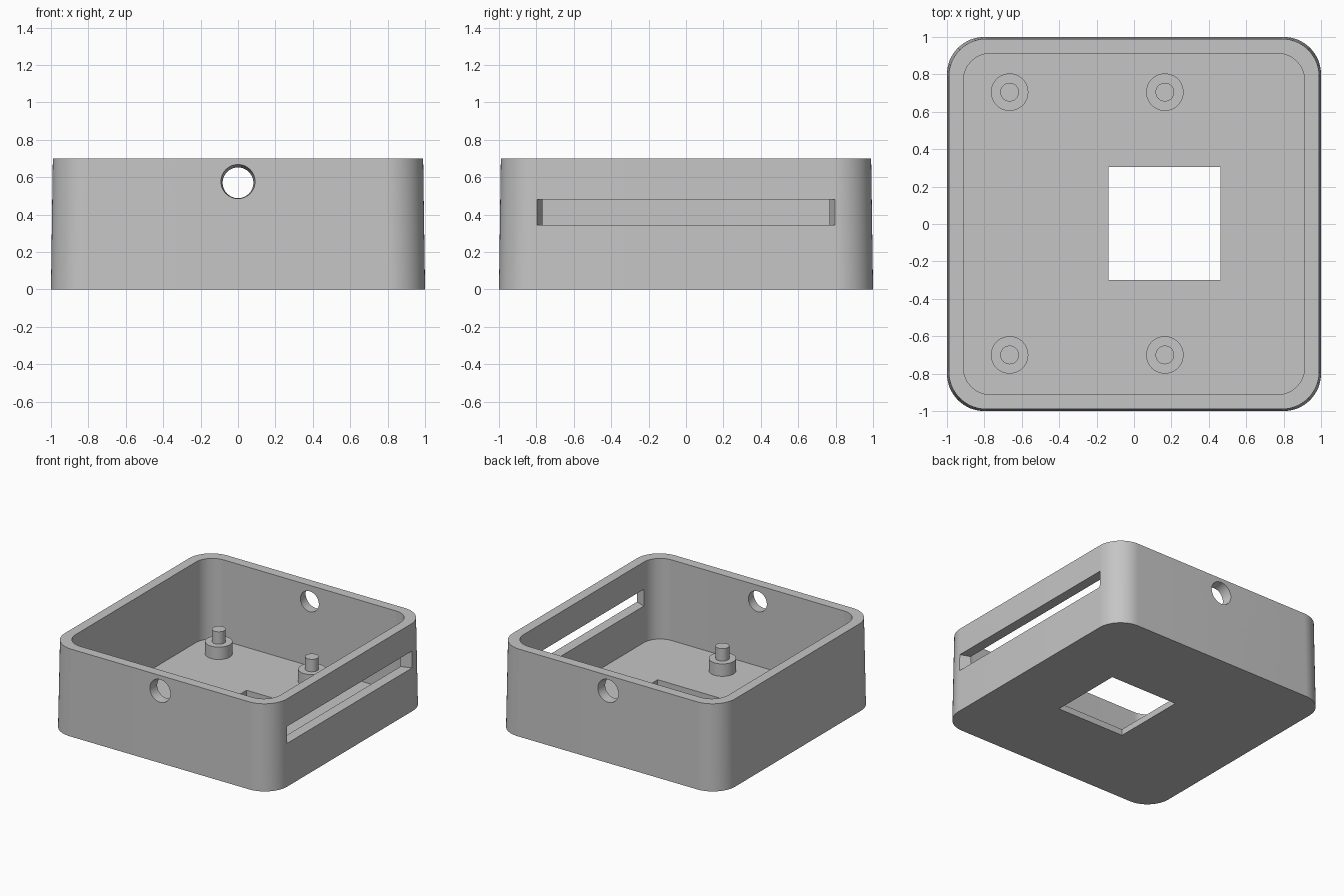
import bpy
import bmesh
from math import sin, cos, pi, radians
from mathutils import Vector

if "Cube" in bpy.data.objects:
    bpy.data.objects.remove(bpy.data.objects["Cube"], do_unlink=True)

grey = bpy.data.materials.new("plain grey")
grey.use_nodes = True
grey.diffuse_color = (0.56, 0.56, 0.56, 1)
grey.node_tree.nodes["Principled BSDF"].inputs["Base Color"].default_value = grey.diffuse_color


def loft(name, rings):
    """Closed solid through rings of equal point counts, capped at both ends."""
    bm = bmesh.new()
    loops = [[bm.verts.new(p) for p in ring] for ring in rings]
    n = len(loops[0])
    for a, b in zip(loops, loops[1:]):
        for i in range(n):
            j = (i + 1) % n
            bm.faces.new((a[i], a[j], b[j], b[i]))
    bm.faces.new(loops[0][::-1])
    bm.faces.new(loops[-1])
    bmesh.ops.recalc_face_normals(bm, faces=bm.faces)
    mesh = bpy.data.meshes.new(name)
    bm.to_mesh(mesh)
    bm.free()
    mesh.materials.append(grey)
    obj = bpy.data.objects.new(name, mesh)
    bpy.context.collection.objects.link(obj)
    return obj


def rounded_square(half, radius, z, steps=16):
    ring = []
    for quarter in range(4):
        mid = (quarter + 0.5) * pi / 2
        cx = (half - radius) * (1 if cos(mid) > 0 else -1)
        cy = (half - radius) * (1 if sin(mid) > 0 else -1)
        for s in range(steps + 1):
            t = (quarter + s / steps) * pi / 2
            ring.append(Vector((cx + radius * cos(t), cy + radius * sin(t), z)))
    return ring


def circle(centre, radius, u, v, steps=48):
    return [Vector(centre) + radius * (cos(2 * pi * i / steps) * Vector(u)
            + sin(2 * pi * i / steps) * Vector(v)) for i in range(steps)]


def activate(obj):
    bpy.ops.object.select_all(action="DESELECT")
    obj.select_set(True)
    bpy.context.view_layer.objects.active = obj


def cut(target, cutter):
    cutter.hide_render = True
    mod = target.modifiers.new("cut", "BOOLEAN")
    mod.operation, mod.solver, mod.object = "DIFFERENCE", "EXACT", cutter
    activate(target)
    bpy.ops.object.modifier_apply(modifier=mod.name)
    bpy.data.objects.remove(cutter, do_unlink=True)


def smooth(obj):
    activate(obj)
    bpy.ops.object.shade_smooth_by_angle(angle=radians(30))


HEIGHT, FLOOR, INNER = 0.70, 0.05, 0.912

# Case with slightly drafted outer walls and straight cavity
case = loft("case", [rounded_square(1.0, 0.20, 0), rounded_square(0.99, 0.20, HEIGHT)])
cut(case, loft("cavity", [rounded_square(INNER, 0.145, FLOOR),
                          rounded_square(INNER, 0.145, HEIGHT + 0.1)]))

# Square opening in the floor
cut(case, loft("floor_opening", [
    [(x, y, z) for x, y in ((-0.137, -0.30), (0.463, -0.30), (0.463, 0.305), (-0.137, 0.305))]
    for z in (-0.1, 0.2)]))

# Long slot in the left wall, its ends narrowing inward
cut(case, loft("side_slot", [
    [(x, -h, 0.345), (x, h, 0.345), (x, h, 0.48), (x, -h, 0.48)]
    for x, h in ((0.85, 0.745), (1.05, 0.816))]))

# Flared round holes in the front and back walls
for side in (-1, 1):
    cut(case, loft("round_hole", [
        circle((0, side * y, z), r, (1, 0, 0), (0, 0, 1))
        for y, z, r in ((0.85, 0.565, 0.075), (1.05, 0.582, 0.098))]))
smooth(case)

# Stepped mounting posts
for x, side in ((-0.665, "right"), (0.165, "left")):
    for y, end in ((-0.70, "front"), (0.705, "back")):
        post = loft(f"{end}_{side}_post", [
            circle((x, y, z), r, (1, 0, 0), (0, 1, 0))
            for z, r in ((FLOOR - 0.01, 0.10), (0.15, 0.10), (0.15, 0.05), (0.25, 0.05))])
        smooth(post)
